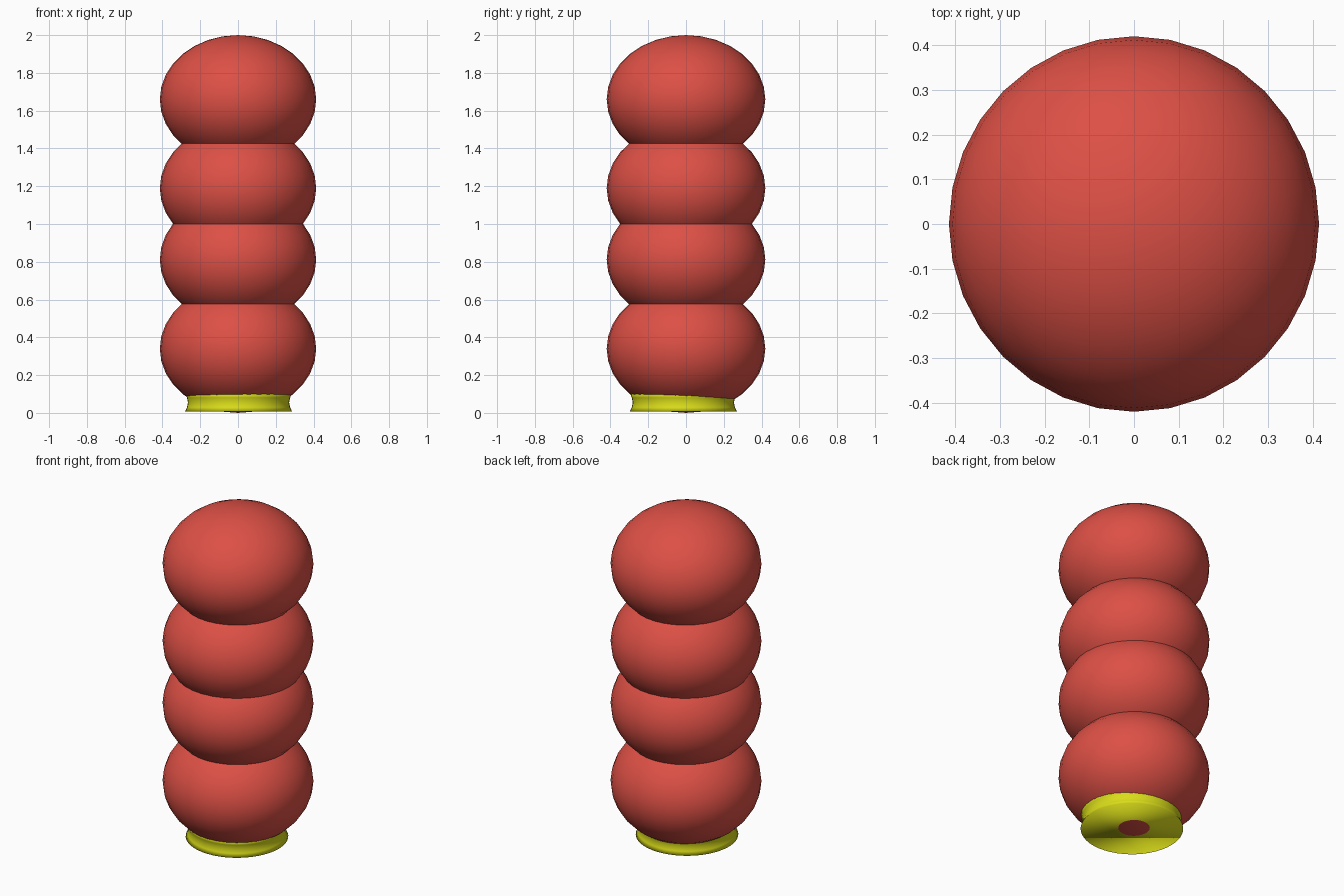
import bpy, bmesh, math

if "Cube" in bpy.data.objects:
    bpy.data.objects.remove(bpy.data.objects["Cube"])


def material(name, rgb):
    m = bpy.data.materials.new(name)
    m.diffuse_color = (*rgb, 1)
    m.use_nodes = True
    m.node_tree.nodes["Principled BSDF"].inputs["Base Color"].default_value = m.diffuse_color
    return m


red = material("red", (0.72, 0.08, 0.06))
yellow = material("yellow", (0.70, 0.72, 0.01))

# Four stacked, flattened balls
for i, z in enumerate((0.34, 0.812, 1.19, 1.66)):
    bpy.ops.mesh.primitive_uv_sphere_add(segments=32, ring_count=16, radius=1, location=(0, 0, z))
    ball = bpy.context.object
    ball.name = f"ball_{i + 1}"
    ball.scale = (0.414, 0.42, 0.34)
    ball.data.materials.append(red)
    bpy.ops.object.shade_smooth()

# Waisted base, set slightly forward, its top hidden in the lowest ball
profile = [(0.283, 0.008), (0.273, 0.03), (0.268, 0.055), (0.273, 0.08), (0.283, 0.105)]
sides = 48
bm = bmesh.new()
rings = [[bm.verts.new((r * math.cos(a), r * math.sin(a), z))
          for a in (2 * math.pi * k / sides for k in range(sides))] for r, z in profile]
for low, high in zip(rings, rings[1:]):
    for k in range(sides):
        n = (k + 1) % sides
        bm.faces.new((low[k], low[n], high[n], high[k]))
bm.faces.new(rings[0][::-1])
bm.faces.new(rings[-1])
mesh = bpy.data.meshes.new("base")
bm.to_mesh(mesh)
bm.free()
mesh.materials.append(yellow)
mesh.shade_smooth()
base = bpy.data.objects.new("base", mesh)
base.location = (0.003, -0.014, 0)
bpy.context.collection.objects.link(base)
